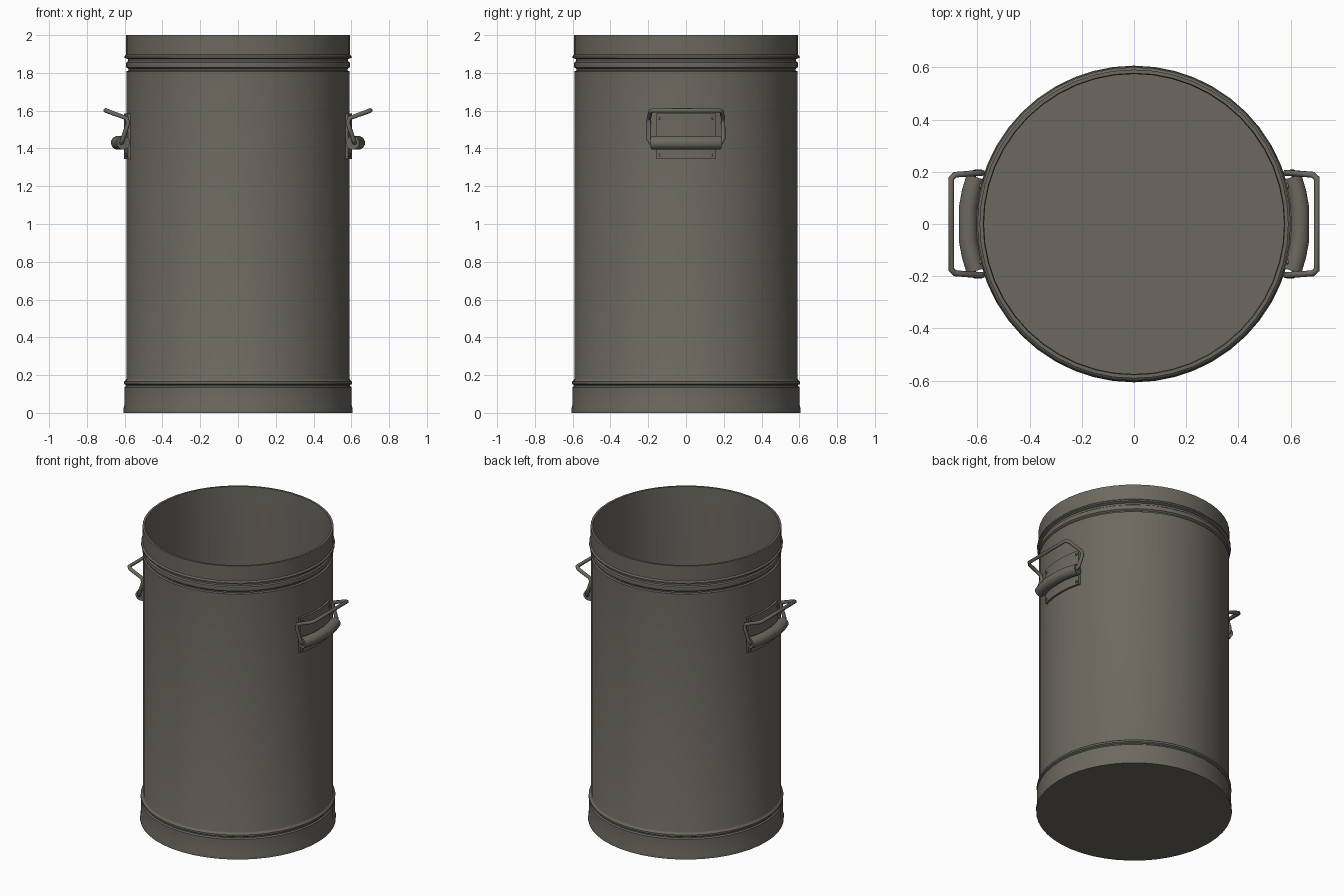
import bpy, bmesh, math
from mathutils import Vector

cube = bpy.data.objects.get("Cube")
if cube:
    bpy.data.objects.remove(cube, do_unlink=True)

metal = bpy.data.materials.new("warm grey metal")
metal.use_nodes = True
GREY = (0.15, 0.14, 0.115, 1)
metal.diffuse_color = GREY
metal.node_tree.nodes["Principled BSDF"].inputs["Base Color"].default_value = GREY


def finish(name, bm, angle=35):
    bmesh.ops.recalc_face_normals(bm, faces=bm.faces)
    mesh = bpy.data.meshes.new(name)
    bm.to_mesh(mesh)
    bm.free()
    obj = bpy.data.objects.new(name, mesh)
    bpy.context.collection.objects.link(obj)
    mesh.materials.append(metal)
    bpy.ops.object.select_all(action='DESELECT')
    obj.select_set(True)
    bpy.context.view_layer.objects.active = obj
    bpy.ops.object.shade_smooth_by_angle(angle=math.radians(angle))
    return obj


def lathe(name, profile, sides=48):
    """Revolve (radius, height) points about z."""
    bm = bmesh.new()
    verts = [bm.verts.new((r, 0, z)) for r, z in profile]
    edges = [bm.edges.new(pair) for pair in zip(verts, verts[1:])]
    bmesh.ops.spin(bm, geom=verts + edges, cent=(0, 0, 0), axis=(0, 0, 1),
                   angle=math.tau, steps=sides)
    bmesh.ops.remove_doubles(bm, verts=bm.verts, dist=0.0005)
    return finish(name, bm)


def tube(name, path, radius, sides=10):
    """Sweep a round section along a path, with mitred bends and capped ends."""
    pts = [Vector(p) for p in path]
    bm = bmesh.new()
    rings = []
    side = None
    for i, p in enumerate(pts):
        back = (p - pts[max(i - 1, 0)]).normalized()
        ahead = (pts[min(i + 1, len(pts) - 1)] - p).normalized()
        tangent = (back + ahead).normalized()
        side = side or tangent.orthogonal()
        side = (side - tangent * side.dot(tangent)).normalized()
        up = tangent.cross(side)
        ring = []
        for k in range(sides):
            a = math.tau * k / sides
            ring.append(bm.verts.new(p + radius * (side * math.cos(a) + up * math.sin(a))))
        rings.append(ring)
    for a, b in zip(rings, rings[1:]):
        for k in range(sides):
            n = (k + 1) % sides
            bm.faces.new((a[k], a[n], b[n], b[k]))
    bm.faces.new(rings[0])
    bm.faces.new(rings[-1])
    return finish(name, bm, 50)


def both_ends(half):
    """Complete a path that is symmetric in y."""
    return half + [(x, -y, z) for x, y, z in reversed(half)]


# Open drum: floor, skirt, wall, beads, rim and inside wall
lathe("drum", [
    (0, 0), (0.607, 0), (0.607, 0.02), (0.602, 0.04), (0.602, 0.135),
    (0.594, 0.142), (0.594, 0.148), (0.604, 0.154), (0.604, 0.166), (0.593, 0.175),
    (0.591, 0.18), (0.591, 1.8), (0.591, 1.808), (0.58, 1.812), (0.58, 1.82),
    (0.591, 1.828), (0.593, 1.842), (0.591, 1.856), (0.583, 1.862), (0.583, 1.873),
    (0.601, 1.88), (0.601, 1.889), (0.592, 1.897), (0.592, 2), (0.578, 2),
    (0.575, 1.88), (0.575, 0.02), (0, 0.02)])


def mount_plate(name, sign):
    """Curved sheet that hugs the drum wall."""
    bm = bmesh.new()
    columns = []
    for i in range(9):
        y = -0.16 + 0.04 * i
        columns.append([[bm.verts.new((sign * math.sqrt(r * r - y * y), y, z))
                         for z in (1.345, 1.585)] for r in (0.588, 0.604)])
    for a, b in zip(columns, columns[1:]):
        for layer in (0, 1):
            bm.faces.new((a[layer][0], b[layer][0], b[layer][1], a[layer][1]))
            bm.faces.new((a[0][layer], b[0][layer], b[1][layer], a[1][layer]))
    for c in (columns[0], columns[-1]):
        bm.faces.new((c[0][0], c[0][1], c[1][1], c[1][0]))
    return finish(name, bm)


for side_name, s in (("left", 1), ("right", -1)):
    mount_plate(side_name + "_handle_plate", s)
    # Rolled sleeve that carries the bail
    tube(side_name + "_handle_sleeve", both_ends(
        [(s * 0.607, 0.18, 1.43), (s * 0.625, 0.12, 1.43), (s * 0.636, 0.06, 1.43)]), 0.037, 12)
    # Bent wire bail
    tube(side_name + "_handle_bail", both_ends(
        [(s * 0.62, 0.15, 1.43), (s * 0.617, 0.185, 1.43), (s * 0.61, 0.197, 1.45),
         (s * 0.582, 0.196, 1.535), (s * 0.59, 0.196, 1.56), (s * 0.685, 0.189, 1.595),
         (s * 0.701, 0.175, 1.602)]), 0.012, 8)
    # Rivets at the plate corners
    for vertical, z in (("lower", 1.365), ("upper", 1.56)):
        for end, y in (("front", -0.145), ("back", 0.145)):
            x = math.sqrt(0.604 ** 2 - y * y)
            direction = Vector((x, y, 0)).normalized()
            base = Vector((x, y, z))
            path = [base - direction * 0.006, base + direction * 0.007]
            tube(f"{side_name}_{vertical}_{end}_rivet",
                 [(s * p.x, p.y, p.z) for p in path], 0.009, 8)
